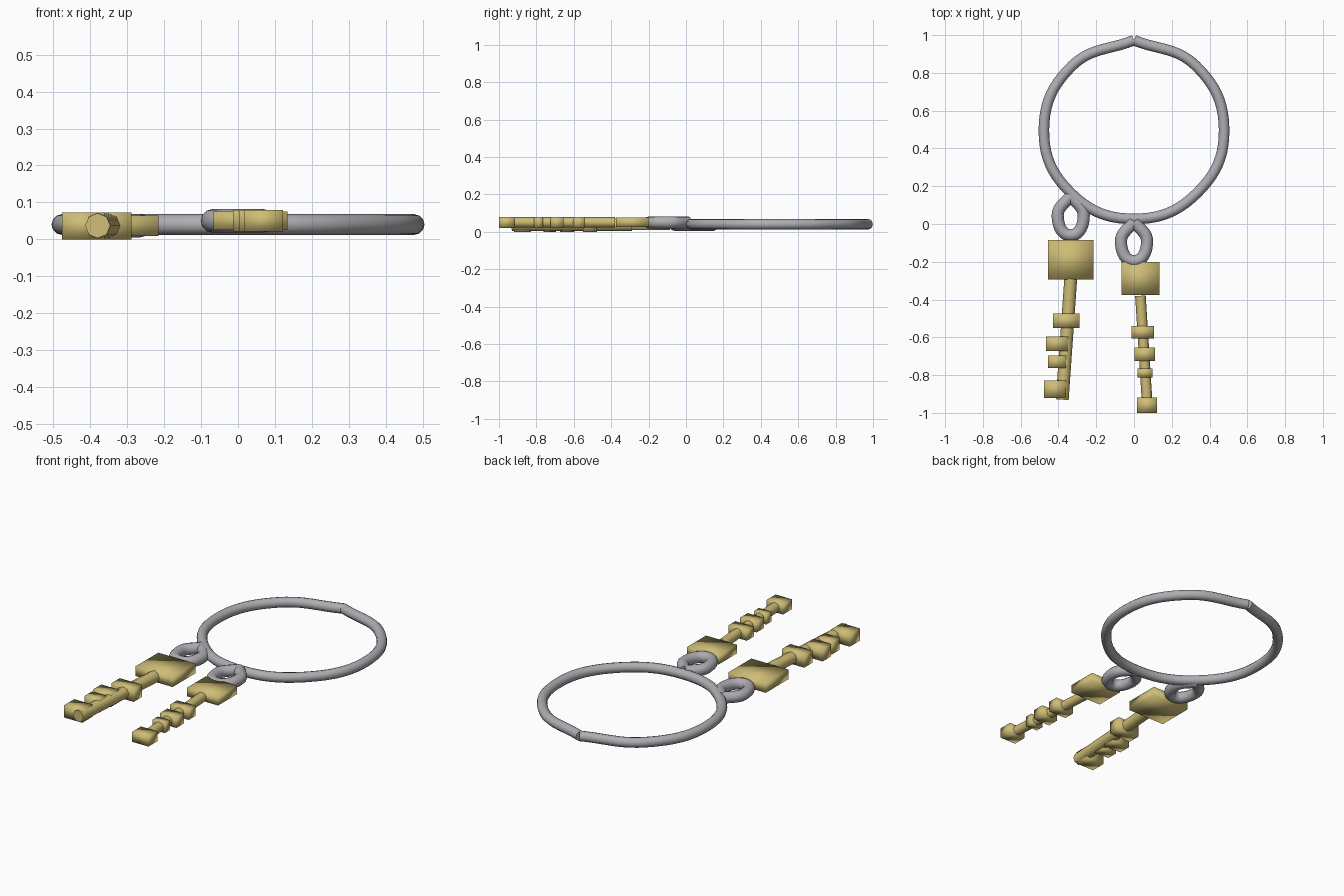
import bpy
from mathutils import Vector

cube = bpy.data.objects.get("Cube")
if cube:
    bpy.data.objects.remove(cube, do_unlink=True)


def material(name, rgb):
    m = bpy.data.materials.new(name)
    m.use_nodes = True
    m.diffuse_color = (*rgb, 1)
    m.node_tree.nodes["Principled BSDF"].inputs["Base Color"].default_value = (*rgb, 1)
    return m


steel = material("steel grey", (0.42, 0.42, 0.45))
brass = material("brass yellow", (0.62, 0.51, 0.18))


def select(ob):
    bpy.ops.object.select_all(action="DESELECT")
    ob.select_set(True)
    bpy.context.view_layer.objects.active = ob


def open_ring(name, centre, half, radius):
    """Bent wire loop: mirrors a half outline, both ends meet at the far side."""
    points = half + [(-x, y) for x, y in reversed(half[:-1])]
    curve = bpy.data.curves.new(name, "CURVE")
    curve.dimensions = "3D"
    curve.bevel_depth = radius
    curve.bevel_resolution = 4
    curve.use_fill_caps = True
    spline = curve.splines.new("BEZIER")
    spline.bezier_points.add(len(points) - 1)
    spline.resolution_u = 10
    for bp, (x, y) in zip(spline.bezier_points, points):
        bp.co = (x, y, 0)
        bp.handle_left_type = bp.handle_right_type = "AUTO"
    ob = bpy.data.objects.new(name, curve)
    ob.location = centre
    bpy.context.collection.objects.link(ob)
    curve.materials.append(steel)
    select(ob)
    bpy.ops.object.convert(target="MESH")
    bpy.ops.object.shade_smooth_by_angle(angle=1.0)


def block(name, x0, x1, y0, y1, z, height):
    bpy.ops.mesh.primitive_cube_add(size=1, location=((x0 + x1) / 2, (y0 + y1) / 2, z))
    ob = bpy.context.object
    ob.name = name
    ob.scale = (x1 - x0, y1 - y0, height)
    bpy.ops.object.transform_apply(location=False, rotation=False)
    ob.data.materials.append(brass)
    bpy.ops.object.shade_smooth()


def shaft(name, start, end, radius):
    a, b = Vector(start), Vector(end)
    bpy.ops.mesh.primitive_cylinder_add(vertices=8, radius=radius, depth=(b - a).length,
                                        location=(a + b) / 2)
    ob = bpy.context.object
    ob.name = name
    ob.rotation_euler = (b - a).to_track_quat("Z", "Y").to_euler()
    ob.data.materials.append(brass)
    bpy.ops.object.shade_smooth_by_angle(angle=1.0)


# Large carrying ring
open_ring("main_ring", (0, 0.5, 0.04),
          [(0, 0.473), (0.325, 0.34), (0.477, 0), (0.335, -0.335), (0, -0.473)], 0.028)

# Small linking rings
link = [(0, 0.105), (0.069, 0), (0, -0.105)]
open_ring("right_link", (-0.335, 0.045, 0.037), link, 0.032)
open_ring("left_link", (0, -0.092, 0.05), link, 0.032)

# Right key: head, collar and offset teeth
block("right_key_head", -0.455, -0.215, -0.295, -0.085, 0.037, 0.056)
shaft("right_key_shaft", (-0.335, -0.29, 0.037), (-0.38, -0.93, 0.037), 0.034)
block("right_key_collar", -0.43, -0.288, -0.55, -0.475, 0.036, 0.072)
for x0, x1, y0, y1 in [(-0.465, -0.35, -0.673, -0.595),
                       (-0.455, -0.36, -0.763, -0.695),
                       (-0.477, -0.36, -0.92, -0.828)]:
    block("right_key_tooth", x0, x1, y0, y1, 0.036, 0.072)

# Left key: head and centred collars
block("left_key_head", -0.067, 0.134, -0.375, -0.2, 0.05, 0.05)
shaft("left_key_shaft", (0.034, -0.38, 0.05), (0.07, -0.95, 0.05), 0.028)
for x0, x1, y0, y1 in [(-0.014, 0.105, -0.605, -0.54),
                       (0.003, 0.11, -0.725, -0.655),
                       (0.018, 0.097, -0.812, -0.765),
                       (0.017, 0.122, -1.0, -0.918)]:
    block("left_key_collar", x0, x1, y0, y1, 0.05, 0.058)
